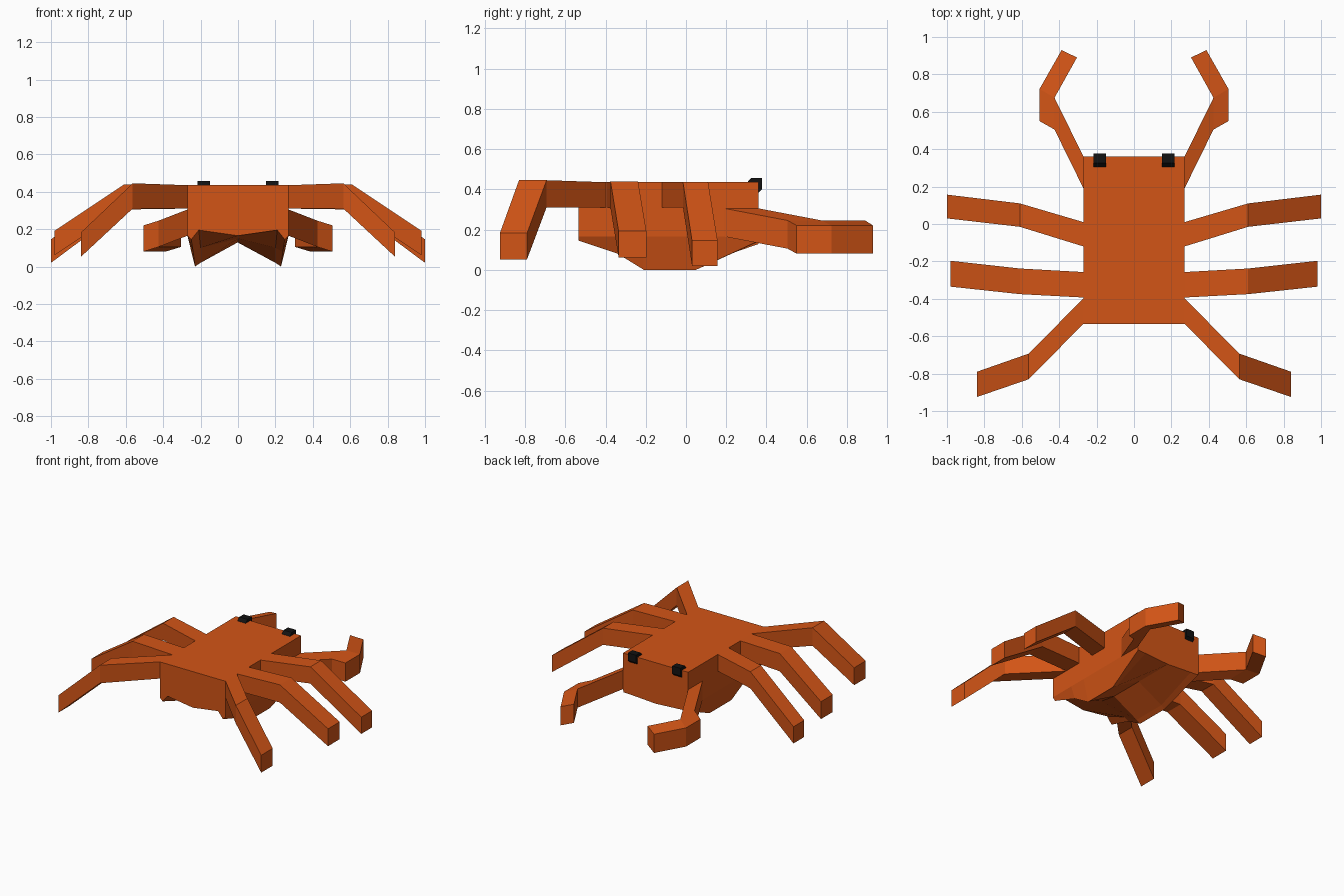
import bpy, bmesh

if "Cube" in bpy.data.objects:
    bpy.data.objects.remove(bpy.data.objects["Cube"])


def material(name, color):
    m = bpy.data.materials.new(name)
    m.diffuse_color = color
    m.use_nodes = True
    m.node_tree.nodes["Principled BSDF"].inputs["Base Color"].default_value = m.diffuse_color
    return m


orange = material("orange_shell", (0.65, 0.09, 0.008, 1))
black = material("black_eye", (0.006, 0.006, 0.006, 1))


def loft(name, rings, mat, mirror=False, extra=None):
    """Skin a list of equal-length rings and cap both ends."""
    bm = bmesh.new()
    vs = [[bm.verts.new(p) for p in r] for r in rings]
    n = len(rings[0])
    for a, b in zip(vs, vs[1:]):
        for i in range(n):
            j = (i + 1) % n
            bm.faces.new((a[i], a[j], b[j], b[i]))
    bm.faces.new(vs[0])
    bm.faces.new(vs[-1][::-1])
    if extra:
        extra(bm, vs)
    bmesh.ops.recalc_face_normals(bm, faces=bm.faces)
    me = bpy.data.meshes.new(name)
    bm.to_mesh(me)
    bm.free()
    ob = bpy.data.objects.new(name, me)
    bpy.context.collection.objects.link(ob)
    me.materials.append(mat)
    if mirror:
        mod = ob.modifiers.new("mirror", 'MIRROR')
        mod.use_mirror_merge = False
    return ob


def beam_ring(x, y0, y1, z0, z1):
    return [(x, y0, z0), (x, y1, z0), (x, y1, z1), (x, y0, z1)]


# Body: half sections (top corner, side, ridge, inner groove), plus groove centre
sections = [
    (-0.535, [(0.27, 0.435), (0.27, 0.165), (0.25, 0.145), (0.21, 0.195)], 0.165),
    (-0.34, [(0.27, 0.435), (0.27, 0.165), (0.24, 0.08), (0.20, 0.10)], 0.15),
    (-0.21, [(0.27, 0.435), (0.27, 0.165), (0.23, 0.0), (0.20, 0.02)], 0.13),
    (0.05, [(0.27, 0.435), (0.27, 0.165), (0.23, 0.0), (0.20, 0.02)], 0.13),
    (0.36, [(0.27, 0.435), (0.27, 0.165), (0.265, 0.143), (0.20, 0.14)], 0.128),
]
rings = []
for y, half, zc in sections:
    rings.append([(x, y, z) for x, z in half] + [(0, y, zc)]
                 + [(-x, y, z) for x, z in reversed(half)])
loft("body", rings, orange)

# Walking legs: x, y range, z range at root, knee and foot
legs = {
    "front_legs": [(0.27, -0.12, 0.01, 0.31, 0.435), (0.61, -0.015, 0.11, 0.31, 0.435),
                   (1.0, 0.03, 0.157, 0.02, 0.145)],
    "middle_legs": [(0.27, -0.393, -0.257, 0.31, 0.435), (0.61, -0.375, -0.238, 0.305, 0.438),
                    (0.98, -0.335, -0.197, 0.062, 0.192)],
    "back_legs": [(0.27, -0.533, -0.397, 0.31, 0.435), (0.563, -0.83, -0.693, 0.31, 0.445),
                  (0.84, -0.925, -0.79, 0.052, 0.182)],
}
for name, stations in legs.items():
    loft(name, [beam_ring(*s) for s in stations], orange, mirror=True)


# Claw arms with the pincer extruded from the elbow's forward face
def pincer(bm, vs):
    elbow, outer = vs[1], vs[2]
    base = [elbow[1], outer[1], outer[2], elbow[2]]
    old = [f for f in bm.faces if set(f.verts) == set(base)]
    bmesh.ops.delete(bm, geom=old, context='FACES_ONLY')
    tip = [bm.verts.new(p) for p in ((0.305, 0.89, 0.105), (0.387, 0.93, 0.08),
                                     (0.387, 0.93, 0.22), (0.305, 0.89, 0.245))]
    for i in range(4):
        j = (i + 1) % 4
        bm.faces.new((base[i], base[j], tip[j], tip[i]))
    bm.faces.new(tip)


loft("claw_arms", [beam_ring(0.27, 0.19, 0.36, 0.165, 0.305),
                   beam_ring(0.425, 0.505, 0.675, 0.105, 0.245),
                   beam_ring(0.505, 0.55, 0.722, 0.08, 0.22)],
     orange, mirror=True, extra=pincer)

# Eyes: small tilted blocks on the leading top edge
eye = [(0.30, 0.43), (0.325, 0.457), (0.377, 0.457), (0.377, 0.40), (0.355, 0.378)]
loft("eyes", [[(x, y, z) for y, z in eye] for x in (0.15, 0.217)], black, mirror=True)
